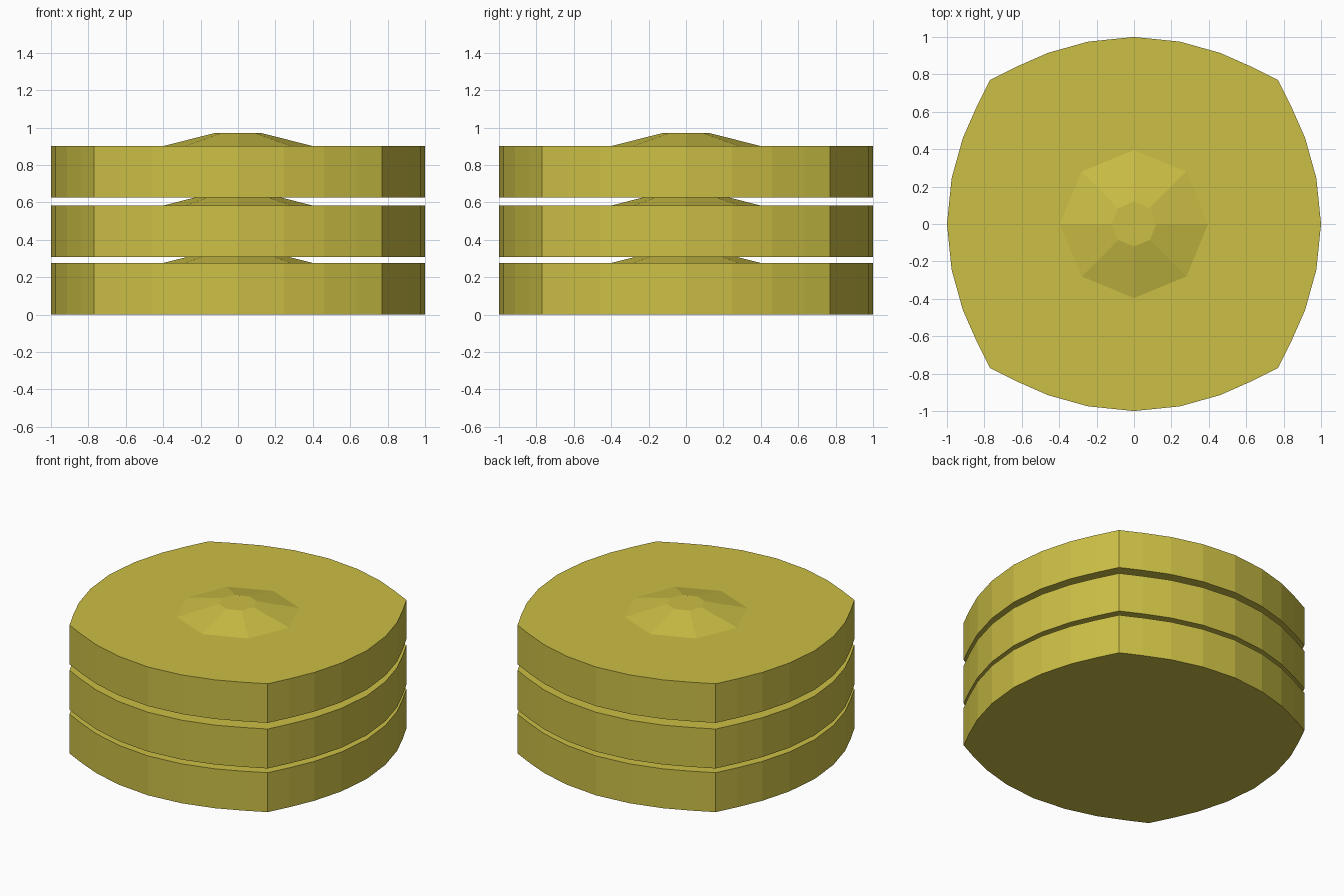
import bpy, bmesh, math

if "Cube" in bpy.data.objects:
    bpy.data.objects.remove(bpy.data.objects["Cube"])

mat = bpy.data.materials.new("olive yellow")
mat.diffuse_color = (0.60, 0.52, 0.06, 1)
mat.use_nodes = True
mat.node_tree.nodes["Principled BSDF"].inputs["Base Color"].default_value = mat.diffuse_color

# Rounded-square outline: one eighth mirrored into a quarter, then turned four times
eighth = [(1.0, 0.0), (0.975, 0.245), (0.915, 0.46), (0.84, 0.63), (0.77, 0.77)]
quarter = eighth + [(y, x) for x, y in reversed(eighth[1:-1])]
outline = []
for k in range(4):
    for x, y in quarter:
        for _ in range(k):
            x, y = -y, x
        outline.append((x, y))

octagon = [(math.cos(i * math.pi / 4), math.sin(i * math.pi / 4)) for i in range(8)]


def loft(name, shape, rings):
    """Closed solid through scaled copies of a shape: rings = [(scale, z), ...]"""
    bm = bmesh.new()
    loops = [[bm.verts.new((x * s, y * s, z)) for x, y in shape] for s, z in rings]
    n = len(shape)
    for a, b in zip(loops, loops[1:]):
        for i in range(n):
            j = (i + 1) % n
            bm.faces.new((a[i], a[j], b[j], b[i]))
    bm.faces.new(loops[0][::-1])
    bm.faces.new(loops[-1])
    me = bpy.data.meshes.new(name)
    bm.to_mesh(me)
    bm.free()
    me.materials.append(mat)
    ob = bpy.data.objects.new(name, me)
    bpy.context.collection.objects.link(ob)
    return ob


# Three stacked slabs, each with a low faceted knob on top
for name, z0, z1 in (("lower", 0, 0.277), ("middle", 0.307, 0.584), ("upper", 0.627, 0.902)):
    loft(name + "_slab", outline, [(1, z0), (1, z1)])
    loft(name + "_knob", octagon, [(0.4, z1 - 0.001), (0.12, z1 + 0.07)])
